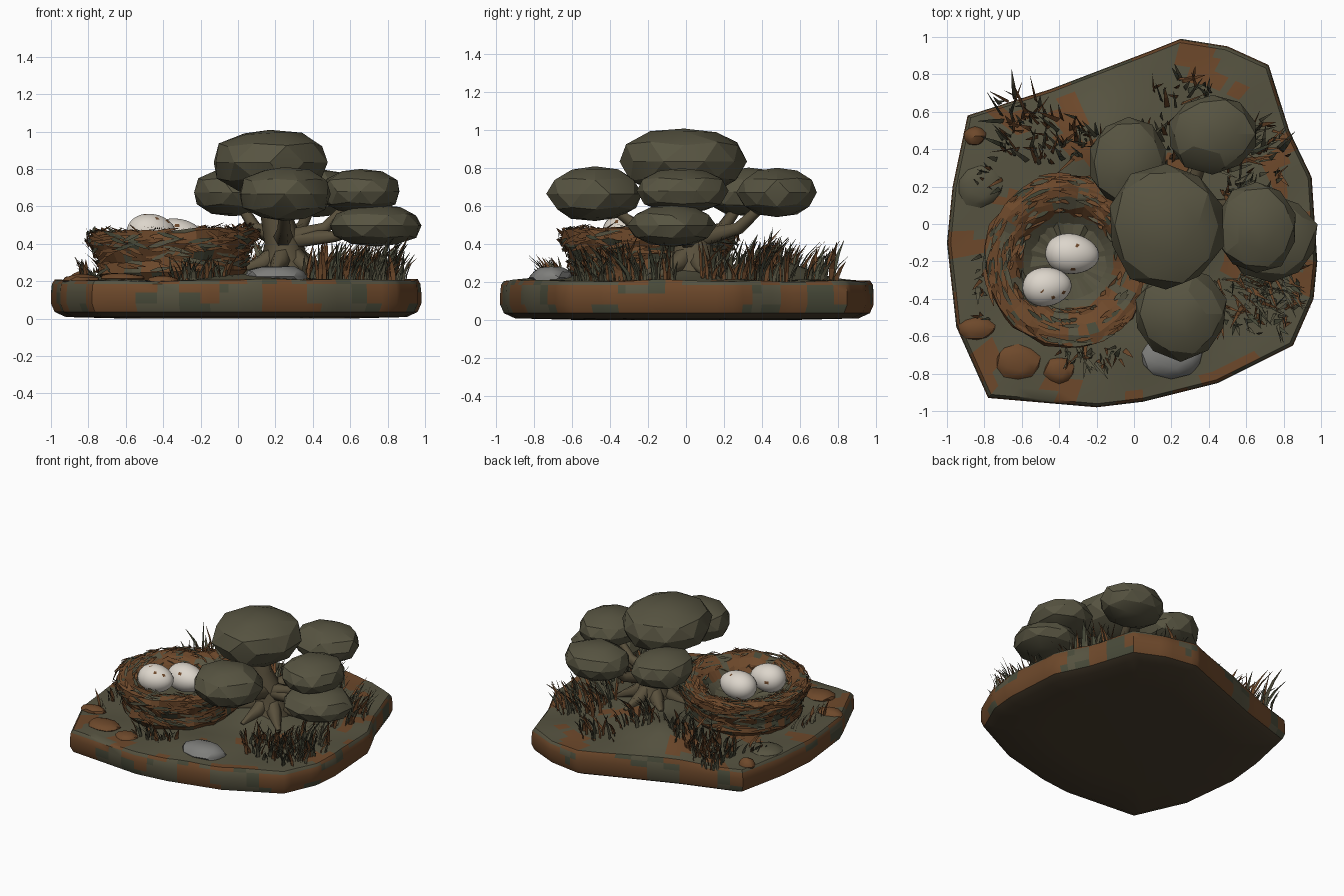
import bpy, bmesh, math, random
from mathutils import Vector, noise

random.seed(4)
cube = bpy.data.objects.get("Cube")
if cube:
    bpy.data.objects.remove(cube, do_unlink=True)


def material(name, colour):
    mat = bpy.data.materials.new(name)
    mat.use_nodes = True
    mat.diffuse_color = (*colour, 1)
    mat.node_tree.nodes["Principled BSDF"].inputs["Base Color"].default_value = (*colour, 1)
    return mat


olive = material("olive", (0.095, 0.088, 0.053))
brown = material("earth brown", (0.155, 0.066, 0.024))
moss = material("dark moss", (0.066, 0.07, 0.042))
bark = material("bark", (0.1, 0.08, 0.045))
dark = material("dark earth", (0.07, 0.05, 0.028))
shell = material("eggshell", (0.72, 0.67, 0.6))
grey = material("stone grey", (0.21, 0.21, 0.2))


def finish(name, bm, mats, smooth=None):
    mesh = bpy.data.meshes.new(name)
    bm.to_mesh(mesh)
    bm.free()
    obj = bpy.data.objects.new(name, mesh)
    bpy.context.collection.objects.link(obj)
    for mat in mats:
        mesh.materials.append(mat)
    if smooth:
        bpy.ops.object.select_all(action="DESELECT")
        obj.select_set(True)
        bpy.context.view_layer.objects.active = obj
        bpy.ops.object.shade_smooth_by_angle(angle=math.radians(smooth))
    return obj


def loft(rings):
    """Closed rings of points joined by quads, capped at both ends."""
    bm = bmesh.new()
    loops = [[bm.verts.new(p) for p in ring] for ring in rings]
    for low, high in zip(loops, loops[1:]):
        for i in range(len(low)):
            bm.faces.new((low[i - 1], low[i], high[i], high[i - 1]))
    bm.faces.new(loops[0])
    bm.faces.new(loops[-1])
    bmesh.ops.recalc_face_normals(bm, faces=bm.faces)
    bm.normal_update()
    return bm


def patch(point, size, shift=0):
    return noise.noise(Vector(point) / size + Vector((shift, shift, shift)))


def bump(x, y, cx, cy, size, height):
    return height * math.exp(-((x - cx) ** 2 + (y - cy) ** 2) / size ** 2)


def ground(x, y):
    return (0.205 + bump(x, y, 0.22, 0.05, 0.3, 0.08) + bump(x, y, -0.15, 0.45, 0.25, 0.11)
            + bump(x, y, 0.1, -0.62, 0.2, 0.04) + 0.015 * patch((x, y, 0), 0.3))


# Ground slab
outline = [(-.89, .58), (-.45, .72), (.1, .93), (.25, .99), (.5, .95), (.72, .85),
           (.83, .5), (.95, .25), (.98, -.2), (.96, -.4), (.85, -.65), (.45, -.85),
           (.05, -.95), (-.2, -.98), (-.78, -.93), (-.95, -.55), (-1, -.1), (-.97, .2)]
edge = []
for i, start in enumerate(outline):
    a, b = Vector(start), Vector(outline[(i + 1) % len(outline)])
    edge += [a.lerp(b, t / 5) for t in range(5)]
rings = [[(p.x * s, p.y * s, z) for p in edge]
         for s, z in ((.6, 0), (.92, .008), (.98, .035), (1, .08), (1, .14), (.995, .185))]
rings += [[(p.x * s, p.y * s, ground(p.x * s, p.y * s)) for p in edge]
          for s in (.98, .93, .86, .78, .7, .6, .5, .4, .3, .2, .1)]
bm = loft(rings)
for f in bm.faces:
    c = f.calc_center_median()
    n = patch(c, 0.22)
    if f.normal.z < -0.6:
        f.material_index = 3
    elif f.normal.z > 0.5 and c.z > 0.17:
        f.material_index = 1 if n > 0.34 or (c.length > 0.93 and n > 0.15) else 0
    else:
        f.material_index = 1 if n < 0.1 else (2 if n < 0.25 else 0)
finish("ground_slab", bm, [olive, brown, moss, dark], 40)

# Nest bowl
nest_x, nest_y, sides = -0.35, -0.2, 44
profile = [(.36, .2), (.4, .25), (.39, .31), (.42, .37), (.45, .42), (.44, .46), (.39, .475),
           (.33, .46), (.28, .43), (.245, .385), (.2, .35), (.1, .335)]
rings = []
for r, z in profile:
    ring = []
    for i in range(sides):
        a = math.tau * i / sides
        n = patch((math.cos(a), math.sin(a), z * 4), 0.2)
        rr = r + 0.025 * n
        x, y = nest_x + rr * math.cos(a), nest_y + 1.03 * rr * math.sin(a)
        ring.append((x, y, z + 0.02 * n * (z > 0.3) + 0.03 * r * math.cos(a)))
    rings.append(ring)
bm = loft(rings)
for f in bm.faces:
    c = f.calc_center_median()
    r = math.hypot(c.x - nest_x, c.y - nest_y)
    n = patch(c, 0.12, 3)
    f.material_index = 1 if r < 0.24 or n > 0.3 else (2 if n < -0.35 else 0)
finish("nest_bowl", bm, [brown, olive, moss])


def strip(bm, points, widths, side, index):
    """Narrow tapering ribbon along a path."""
    pairs = [(bm.verts.new(p - side * w), bm.verts.new(p + side * w)) for p, w in zip(points, widths)]
    for low, high in zip(pairs, pairs[1:]):
        bm.faces.new((low[0], low[1], high[1], high[0])).material_index = index


# Twigs woven round the nest
bm = bmesh.new()
for _ in range(420):
    k = random.randrange(1, 9)
    t = random.random()
    r = profile[k][0] * (1 - t) + profile[k + 1][0] * t
    z = profile[k][1] * (1 - t) + profile[k + 1][1] * t + 0.01
    start, span = random.uniform(0, math.tau), random.uniform(.15, .45)
    rise, flare = random.uniform(-.025, .025), random.uniform(0, .02)
    path = []
    for i in range(4):
        a = start + span * i / 3
        rr = r + (0.012 if k < 6 else 0) + flare * (i / 3) ** 2
        path.append(Vector((nest_x + rr * math.cos(a), nest_y + 1.03 * rr * math.sin(a),
                            z + rise * (i - 1.5) / 1.5 + 0.03 * r * math.cos(a))))
    out = Vector((math.cos(start), math.sin(start), 0))
    side = out if k > 4 else Vector((0, 0, 1))
    strip(bm, path, (.003, .011, .009, .002), side, random.choice((0, 0, 0, 1, 2)))
finish("nest_twigs", bm, [brown, olive, moss])

# Eggs
for name, place, turn, size in (("back_egg", (-.33, -.16, .435), -.1, (.145, .108, .1)),
                                ("front_egg", (-.465, -.335, .46), .1, (.132, .105, .1))):
    bm = bmesh.new()
    bmesh.ops.create_uvsphere(bm, u_segments=28, v_segments=16, radius=1)
    for v in bm.verts:
        taper = 1 - 0.1 * v.co.x
        v.co = Vector((v.co.x * size[0], v.co.y * size[1] * taper, v.co.z * size[2] * taper))
    for f in bm.faces:
        f.material_index = int(random.random() < 0.012)
    egg = finish(name, bm, [shell, brown], 60)
    egg.location = place
    egg.rotation_euler.z = turn

# Foliage: centre and radii of each clump
clumps = {"top": ((.17, -.01, .835), (.31, .335, .175)),
          "front": ((.25, -.48, .665), (.245, .24, .145)),
          "back": ((.42, .48, .672), (.24, .205, .13)),
          "right": ((-.03, .33, .675), (.205, .235, .128)),
          "left": ((.655, -.02, .68), (.215, .24, .12)),
          "low_left": ((.735, -.075, .497), (.245, .225, .112))}
for name, (centre, radii) in clumps.items():
    bm = bmesh.new()
    bmesh.ops.create_icosphere(bm, subdivisions=2, radius=1)
    for v in bm.verts:
        p = v.co * (1.02 + 0.09 * patch(v.co, 0.7, centre[0] * 9))
        p.z = math.copysign(min(abs(p.z) ** 0.9, 1), p.z)
        v.co = Vector([c + q * r for c, q, r in zip(centre, p, radii)])
    finish("foliage_" + name, bm, [olive], 18)


def limb(name, points, radii):
    data = bpy.data.curves.new(name, "CURVE")
    data.dimensions = "3D"
    data.bevel_depth = 1
    data.bevel_resolution = 1
    data.use_fill_caps = True
    spline = data.splines.new("POLY")
    spline.points.add(len(points) - 1)
    for p, co, r in zip(spline.points, points, radii):
        p.co = (*co, 1)
        p.radius = r
    data.materials.append(bark)
    obj = bpy.data.objects.new(name, data)
    bpy.context.collection.objects.link(obj)


# Trunk, branches and roots
fork = Vector((.24, .03, .42))
limb("trunk", [(.25, .04, .2), (.25, .04, .3), fork, (.2, 0, .56), (.18, 0, .72)],
     (.17, .13, .1, .08, .06))
for name, (centre, radii) in clumps.items():
    if name != "top":
        tip = Vector(centre)
        bend = fork.lerp(tip, 0.55)
        bend.z = fork.z + 0.25 * (tip.z - fork.z)
        limb("branch_" + name, [fork, bend, tip], (.06, .035, .022))
for i in range(6):
    a = math.tau * i / 6 + 0.3
    d = Vector((math.cos(a), math.sin(a), 0))
    foot = Vector((.25, .04, 0)) + d * 0.27
    foot.z = ground(foot.x, foot.y)
    limb("root_%d" % i, [(.25, .04, .38), Vector((.25, .04, .29)) + d * 0.13, foot], (.06, .05, .015))

# Grass: centre, spread, count, height, lean direction in degrees
patches = [(.62, -.42, .28, .17, 120, .2, -60), (.72, -.2, .18, .2, 55, .22, -20),
           (.62, .32, .2, .24, 90, .2, 30), (.27, .7, .18, .1, 28, .2, 70),
           (-.45, .45, .28, .14, 95, .18, 120), (-.62, .6, .14, .08, 22, .2, 130),
           (-.22, -.7, .22, .06, 40, .13, -80), (-.8, -.35, .05, .25, 14, .13, 190),
           (.08, .42, .2, .15, 40, .17, 90), (-.78, .25, .08, .15, 12, .12, 160)]
bm = bmesh.new()
for cx, cy, sx, sy, count, height, lean in patches:
    for _ in range(count):
        a, r = random.uniform(0, math.tau), math.sqrt(random.random())
        x, y = cx + sx * r * math.cos(a), cy + sy * r * math.sin(a)
        base = Vector((x, y, ground(x, y) - 0.02))
        h = height * random.uniform(.5, 1.15)
        a = math.radians(lean) + random.gauss(0, .7)
        d = Vector((math.cos(a), math.sin(a), 0))
        reach = h * random.uniform(.15, .8)
        path = [base + d * reach * t * t + Vector((0, 0, h * t)) for t in (0, .35, .7, 1)]
        a += random.choice((.6, 1.2, 1.57, 2.2))
        side = Vector((math.cos(a), math.sin(a), 0))
        w = random.uniform(.007, .015)
        strip(bm, path, (w * .8, w, w * .75, .001), side, random.choice((0, 0, 1, 1, 2)))
finish("grass_blades", bm, [brown, olive, moss])

# Fallen leaves and the flat stone
for name, place, size, mat in (("leaf_front", (-.62, -.74), (.12, .09, .03), brown),
                               ("leaf_front_inner", (-.4, -.78), (.08, .07, .03), brown),
                               ("leaf_right", (-.84, -.56), (.1, .06, .035), brown),
                               ("leaf_back", (-.85, .47), (.06, .05, .05), brown),
                               ("moss_pad", (-.82, .2), (.12, .11, .03), olive),
                               ("flat_stone", (.2, -.71), (.17, .12, .06), grey)):
    bm = bmesh.new()
    bmesh.ops.create_icosphere(bm, subdivisions=2, radius=1)
    for v in bm.verts:
        p = v.co * (1 + 0.2 * patch(v.co, 0.6, place[0] * 5))
        v.co = Vector((place[0] + p.x * size[0], place[1] + p.y * size[1],
                       ground(*place) + p.z * size[2]))
    finish(name, bm, [mat], 30)
